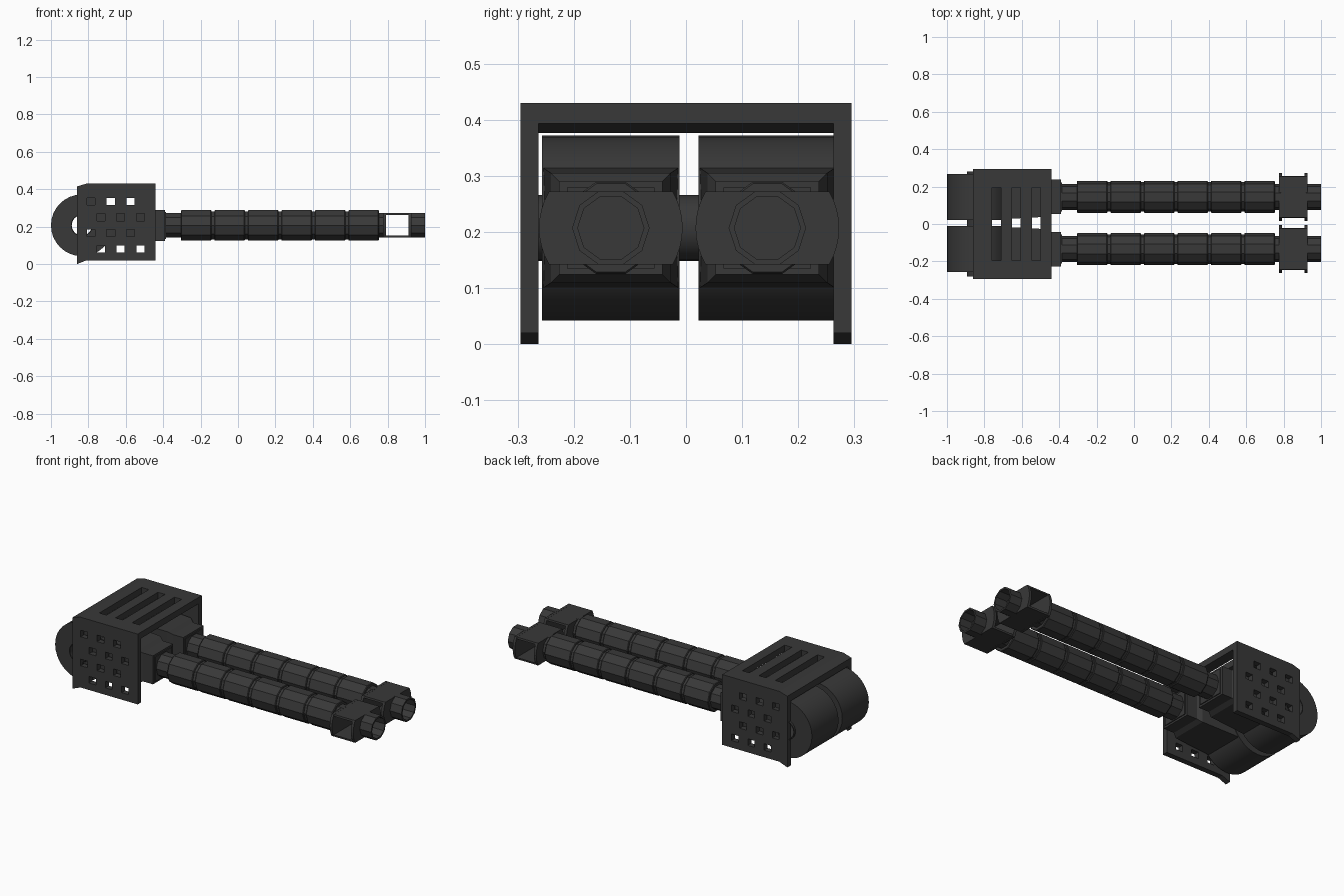
import bpy, bmesh, math

if "Cube" in bpy.data.objects:
    bpy.data.objects.remove(bpy.data.objects["Cube"])

mat = bpy.data.materials.new("dark_metal")
mat.diffuse_color = (0.04, 0.04, 0.04, 1)
mat.use_nodes = True
mat.node_tree.nodes["Principled BSDF"].inputs["Base Color"].default_value = mat.diffuse_color
ZC = 0.207            # height of the barrel axis
DX = -0.835           # x of the drum axis
LANES = {"right": -0.134, "left": 0.145}


def loft(name, rings, closed=False, smooth=False):
    """Skin a list of equal-length 3D rings; cap the ends or close the loop."""
    bm = bmesh.new()
    vs = [[bm.verts.new(p) for p in r] for r in rings]
    n = len(rings[0])
    pairs = list(zip(vs, vs[1:])) + ([(vs[-1], vs[0])] if closed else [])
    for a, b in pairs:
        for i in range(n):
            j = (i + 1) % n
            bm.faces.new((a[i], a[j], b[j], b[i]))
    if not closed:
        bm.faces.new(vs[0])
        bm.faces.new(vs[-1])
    bmesh.ops.recalc_face_normals(bm, faces=bm.faces[:])
    me = bpy.data.meshes.new(name)
    bm.to_mesh(me)
    bm.free()
    ob = bpy.data.objects.new(name, me)
    bpy.context.collection.objects.link(ob)
    me.materials.append(mat)
    if smooth:
        bpy.ops.object.select_all(action='DESELECT')
        ob.select_set(True)
        bpy.context.view_layer.objects.active = ob
        bpy.ops.object.shade_smooth_by_angle(angle=math.radians(30))
    return ob


def ngon(n, r):
    return [(r * math.cos(2 * math.pi * i / n), r * math.sin(2 * math.pi * i / n)) for i in range(n)]


def rect(hy, hz):
    return [(-hy, -hz), (hy, -hz), (hy, hz), (-hy, hz)]


def along_x(pts, x, cy):
    return [(x, cy + a, ZC + b) for a, b in pts]


def along_y(pts, y, cx=0, cz=0):
    return [(cx + a, y, cz + b) for a, b in pts]


def tube_y(name, ro, ri, y0, y1, n):
    rings = [along_y(ngon(n, r), y, DX, ZC) for r, y in ((ro, y0), (ro, y1), (ri, y1), (ri, y0))]
    return loft(name, rings, closed=True, smooth=True)


def cut(ob, boxes):
    """Cut a list of (centre, size) boxes out of an object."""
    bm = bmesh.new()
    for c, s in boxes:
        geo = bmesh.ops.create_cube(bm, size=1)["verts"]
        bmesh.ops.scale(bm, vec=s, verts=geo)
        bmesh.ops.translate(bm, vec=c, verts=geo)
    me = bpy.data.meshes.new("cutter")
    bm.to_mesh(me)
    bm.free()
    cutter = bpy.data.objects.new("cutter", me)
    bpy.context.collection.objects.link(cutter)
    cutter.hide_render = True
    mod = ob.modifiers.new("holes", 'BOOLEAN')
    mod.operation, mod.solver, mod.object = 'DIFFERENCE', 'EXACT', cutter
    bpy.ops.object.select_all(action='DESELECT')
    bpy.context.view_layer.objects.active = ob
    ob.select_set(True)
    bpy.ops.object.modifier_apply(modifier=mod.name)
    bpy.data.objects.remove(cutter)


# Housing side plates with staggered square vents
side = [(-0.86, 0), (-0.81, 0.02), (-0.44, 0.02), (-0.44, 0.43), (-0.81, 0.43), (-0.86, 0.415)]
for label, s in (("right", -1), ("left", 1)):
    plate = loft(label + "_side_plate", [along_y(side, s * 0.263), along_y(side, s * 0.295)])
    holes = []
    for row, z in enumerate((0.335, 0.25, 0.166, 0.08)):
        for col in range(3):
            x = -0.786 + 0.053 * (row % 2) + 0.1055 * col
            holes.append(((x, s * 0.279, z), (0.044, 0.1, 0.038)))
    cut(plate, holes)

# Housing roof, bent down at the back, with three long slots
roof = [(-0.86, 0.376), (-0.81, 0.393), (-0.44, 0.393), (-0.44, 0.43), (-0.81, 0.43), (-0.86, 0.415)]
roof_plate = loft("roof_plate", [along_y(roof, -0.263), along_y(roof, 0.263)])
cut(roof_plate, [((x, 0, 0.41), (0.046, 0.39, 0.1)) for x in (-0.735, -0.63, -0.523)])

# Hollow axle running through both drums
tube_y("axle_tube", 0.059, 0.054, -0.28, 0.28, 24)

for label, cy in LANES.items():
    # Ammunition drum
    tube_y(label + "_drum", 0.165, 0.058, cy - 0.1225, cy + 0.1225, 32)

    # Receiver tapering forward from the drum, with a stepped nose
    steps = ((-0.75, 0.122, 0.108), (-0.48, 0.107, 0.098), (-0.455, 0.092, 0.083),
             (-0.39, 0.092, 0.083), (-0.39, 0.078, 0.072), (-0.385, 0.078, 0.072))
    loft(label + "_receiver", [along_x(rect(hy, hz), x, cy) for x, hy, hz in steps])

    # Ten-sided barrel with six sleeves separated by shallow grooves
    prof = [(-0.42, 0.069), (-0.305, 0.069)]
    for i in range(6):
        x = -0.305 + 0.179 * i
        prof += [(x, 0.079), (x, 0.083), (x + 0.004, 0.086), (x + 0.159, 0.086), (x + 0.163, 0.083), (x + 0.163, 0.079)]
    prof += [(0.753, 0.069), (0.785, 0.069)]
    loft(label + "_barrel", [along_x(ngon(10, r), x, cy) for x, r in prof])

    # Muzzle brake: two flattened flanges joined by top and bottom plates
    flat = math.asin(0.065 / 0.128)
    arc = [flat * (k / 4 - 1) for k in range(9)]
    disc = [(0.128 * math.cos(a), 0.128 * math.sin(a)) for a in arc]
    disc += [(-y, -z) for y, z in disc]
    for part, x0, x1 in (("rear", 0.775, 0.79), ("front", 0.912, 0.927)):
        loft(f"{label}_brake_{part}_flange", [along_x(disc, x0, cy), along_x(disc, x1, cy)])
    for part, s in (("top", 1), ("bottom", -1)):
        sec = [(-0.112, s * 0.054), (0.112, s * 0.054), (0.11, s * 0.0645), (-0.11, s * 0.0645)]
        loft(f"{label}_brake_{part}_plate", [along_x(sec, 0.785, cy), along_x(sec, 0.917, cy)])

    # Open muzzle tip
    tip = ((0.92, 0.069), (1.0, 0.069), (1.0, 0.059), (0.92, 0.059))
    loft(label + "_muzzle_tip", [along_x(ngon(10, r), x, cy) for x, r in tip], closed=True)
